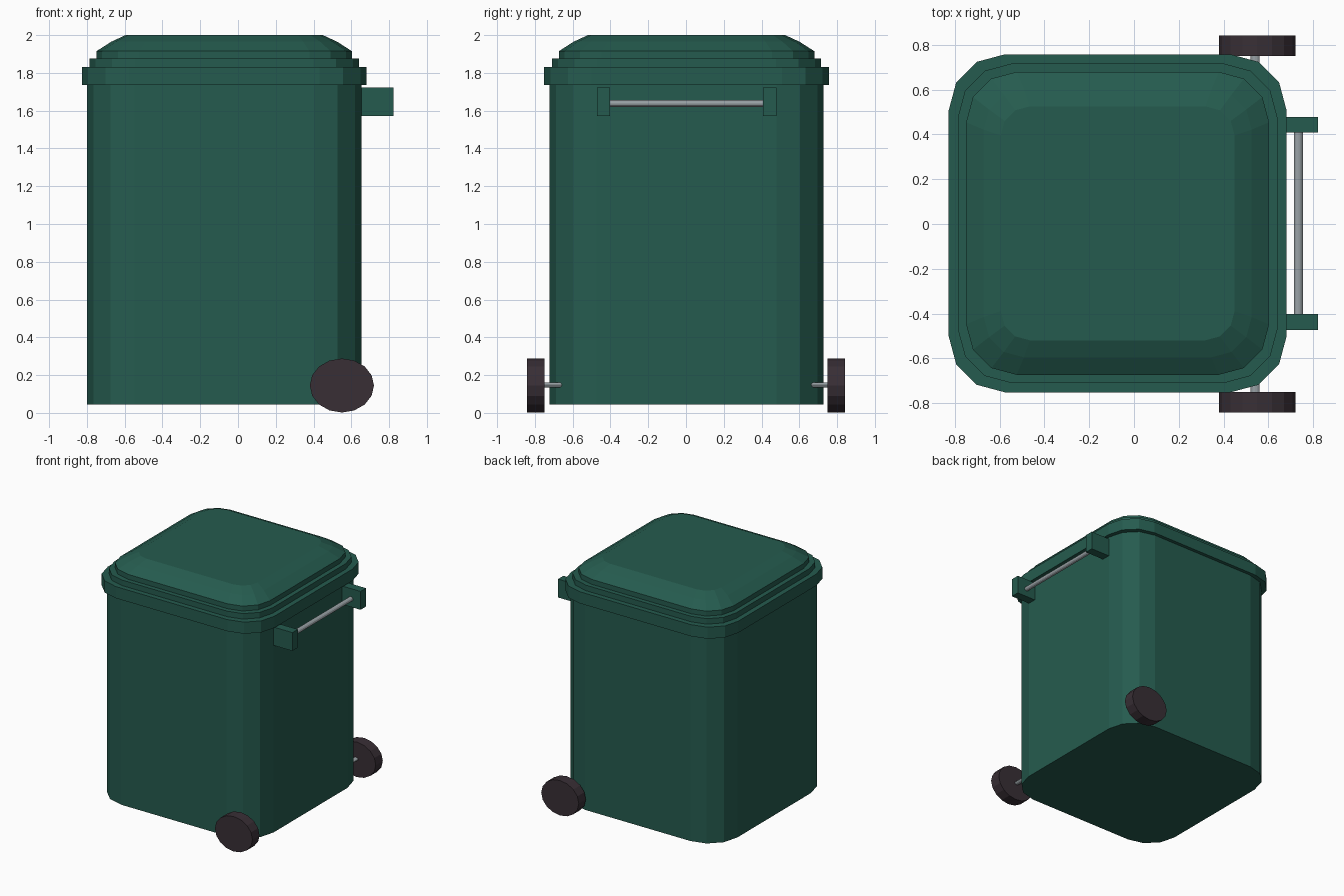
import bpy, bmesh, math
from mathutils import Matrix

if "Cube" in bpy.data.objects:
    bpy.data.objects.remove(bpy.data.objects["Cube"])

CX, CY = -0.073, 0.003  # centre of the bin body


def material(name, rgb):
    m = bpy.data.materials.new(name)
    m.diffuse_color = (*rgb, 1)
    m.use_nodes = True
    m.node_tree.nodes["Principled BSDF"].inputs["Base Color"].default_value = m.diffuse_color
    return m


GREEN = material("dark green plastic", (0.0185, 0.105, 0.077))
RUBBER = material("dark rubber", (0.040, 0.028, 0.036))
STEEL = material("grey steel", (0.32, 0.36, 0.38))


def finish(name, bm, mat):
    bmesh.ops.recalc_face_normals(bm, faces=bm.faces)
    me = bpy.data.meshes.new(name)
    bm.to_mesh(me)
    bm.free()
    me.materials.append(mat)
    ob = bpy.data.objects.new(name, me)
    bpy.context.collection.objects.link(ob)
    return ob


def loft(name, rings, mat):
    """Stack rounded squares given as (half width, corner radius, z)."""
    bm = bmesh.new()
    loops = []
    for h, r, z in rings:
        loop = []
        for q in range(4):
            mid = math.radians(45 + 90 * q)
            ox = math.copysign(h - r, math.cos(mid))
            oy = math.copysign(h - r, math.sin(mid))
            for s in range(4):
                a = math.radians(90 * q + 30 * s)
                loop.append(bm.verts.new((CX + ox + r * math.cos(a),
                                          CY + oy + r * math.sin(a), z)))
        loops.append(loop)
    n = len(loops[0])
    for a, b in zip(loops, loops[1:]):
        for i in range(n):
            j = (i + 1) % n
            bm.faces.new((a[i], a[j], b[j], b[i]))
    bm.faces.new(loops[0])
    bm.faces.new(loops[-1])
    return finish(name, bm, mat)


def rod(name, x, z, rx, rz, y0, y1, sides, mat):
    """Elliptical cylinder running along y."""
    bm = bmesh.new()
    bmesh.ops.create_cone(bm, cap_ends=True, segments=sides,
                          radius1=1, radius2=1, depth=1)
    bm.transform(Matrix.Translation((x, (y0 + y1) / 2, z))
                 @ Matrix.Diagonal((rx, y1 - y0, rz, 1))
                 @ Matrix.Rotation(math.pi / 2, 4, 'X'))
    return finish(name, bm, mat)


def box(name, lo, hi, mat):
    bm = bmesh.new()
    bmesh.ops.create_cube(bm, size=1)
    bm.transform(Matrix.Translation([(a + b) / 2 for a, b in zip(lo, hi)])
                 @ Matrix.Diagonal([b - a for a, b in zip(lo, hi)] + [1]))
    return finish(name, bm, mat)


# Bin body and the stepped, domed lid
loft("bin_body", [(0.726, 0.25, 0.045), (0.726, 0.25, 1.75)], GREEN)
loft("lid", [(0.754, 0.25, 1.735), (0.754, 0.25, 1.83),
             (0.713, 0.24, 1.83), (0.713, 0.24, 1.875),
             (0.676, 0.225, 1.875), (0.676, 0.225, 1.915),
             (0.598, 0.18, 1.965), (0.522, 0.13, 2.0)], GREEN)

# Wheels and handle brackets, one on each side
for side, s in (("front", -1), ("back", 1)):
    y0, y1 = sorted((s * 0.750, s * 0.841))
    rod(side + "_wheel", 0.55, 0.145, 0.17, 0.143, y0, y1, 16, RUBBER)
    y0, y1 = sorted((s * 0.405 + CY, s * 0.475 + CY))
    box(side + "_handle_bracket", (0.62, y0, 1.572), (0.822, y1, 1.722), GREEN)

# Axle and handle bar
rod("axle", 0.541, 0.148, 0.02, 0.014, -0.76, 0.76, 12, STEEL)
rod("handle_bar", 0.734, 1.638, 0.02, 0.018, -0.42, 0.42, 12, STEEL)
